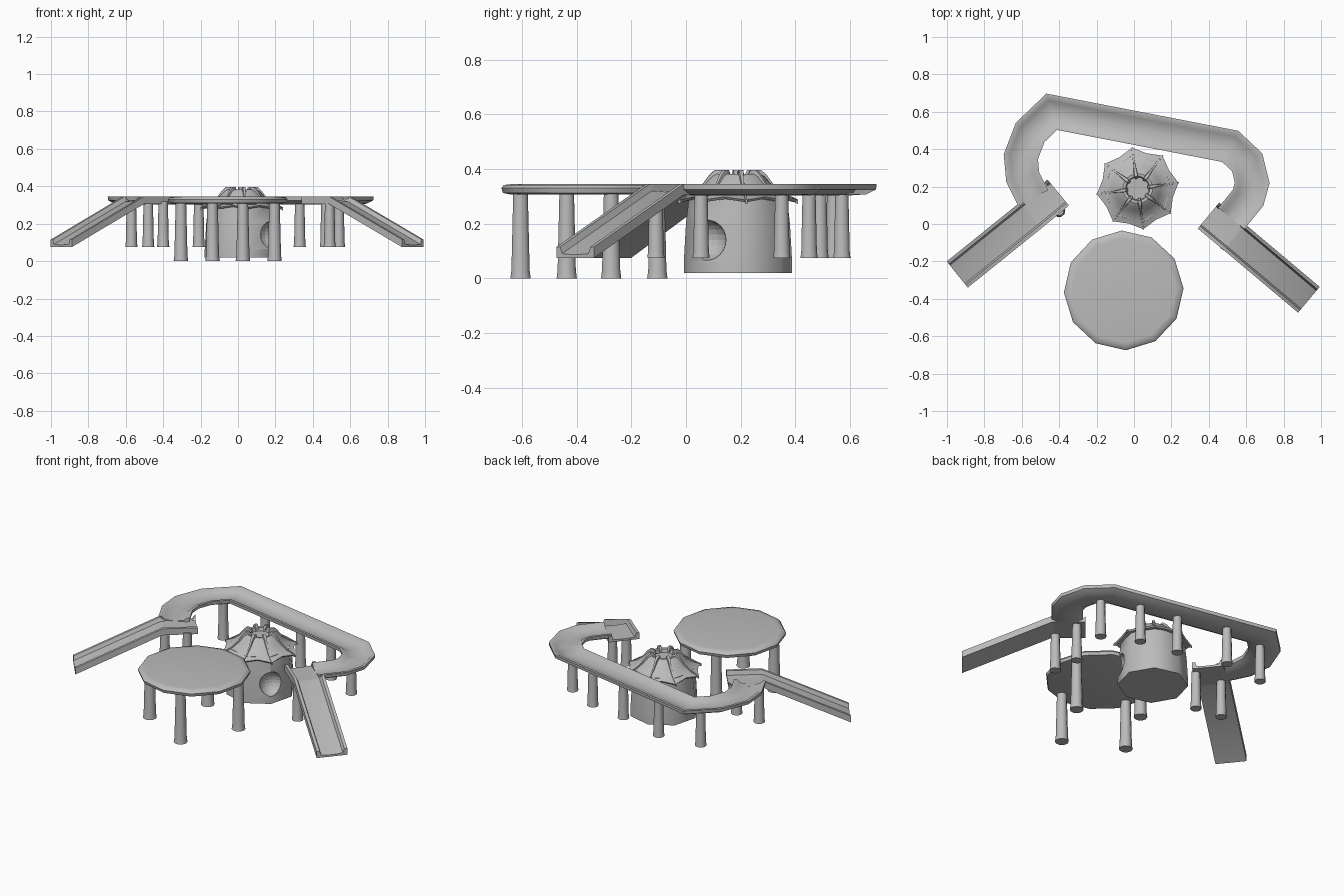
import bpy, bmesh, math
from mathutils import Vector

if "Cube" in bpy.data.objects:
    bpy.data.objects.remove(bpy.data.objects["Cube"])

grey = bpy.data.materials.new("plain grey")
grey.use_nodes = True
grey.diffuse_color = (0.5, 0.5, 0.5, 1)
grey.node_tree.nodes["Principled BSDF"].inputs["Base Color"].default_value = grey.diffuse_color


def finish(name, bm, angle=40):
    bmesh.ops.recalc_face_normals(bm, faces=bm.faces)
    mesh = bpy.data.meshes.new(name)
    bm.to_mesh(mesh)
    bm.free()
    ob = bpy.data.objects.new(name, mesh)
    bpy.context.collection.objects.link(ob)
    mesh.materials.append(grey)
    bpy.ops.object.select_all(action="DESELECT")
    ob.select_set(True)
    bpy.context.view_layer.objects.active = ob
    bpy.ops.object.shade_smooth_by_angle(angle=math.radians(angle))
    return ob


def skin(bm, rings):
    """Join closed rings of points into a capped solid."""
    loops = [[bm.verts.new(p) for p in ring] for ring in rings]
    n = len(loops[0])
    for a, b in zip(loops, loops[1:]):
        for i in range(n):
            j = (i + 1) % n
            bm.faces.new((a[i], a[j], b[j], b[i]))
    bm.faces.new(loops[0])
    bm.faces.new(loops[-1])


def lathe(name, centre, profile, sides, start=0, angle=40):
    bm = bmesh.new()
    rings = []
    for r, z in profile:
        turns = [math.radians(start) + i * math.tau / sides for i in range(sides)]
        rings.append([(centre[0] + r * math.cos(t), centre[1] + r * math.sin(t), z) for t in turns])
    skin(bm, rings)
    return finish(name, bm, angle)


def sweep(name, path, section_at, angle=50):
    """Run an upright section along a path with mitred corners."""
    bm = bmesh.new()
    pts = [Vector(p) for p in path]
    rings = []
    for i, p in enumerate(pts):
        before = (p - pts[max(i - 1, 0)]).to_2d()
        after = (pts[min(i + 1, len(pts) - 1)] - p).to_2d()
        before = before.normalized() if before.length else after.normalized()
        after = after.normalized() if after.length else before
        mid = (before + after).normalized()
        stretch = 1 / max(mid.dot(after), 0.6)
        side = Vector((-mid.y, mid.x, 0)) * stretch
        rings.append([p + side * s + Vector((0, 0, h)) for s, h in section_at(i)])
    skin(bm, rings)
    return finish(name, bm, angle)


# Round platform and its four legs
table = Vector((-0.055, -0.355))
lathe("round_platform", table,
      [(0.29, 0.307), (0.315, 0.312), (0.32, 0.33), (0.312, 0.341), (0.28, 0.345)], 12, 2, 50)
for k in range(4):
    a = math.radians(18 + 90 * k)
    spot = table + 0.263 * Vector((math.cos(a), math.sin(a)))
    lathe(f"platform_leg_{k + 1}", spot, [(0.039, 0), (0.035, 0.03), (0.028, 0.315)], 10)

# Posts under the raised chute
posts = [(-0.57, 0.09), (-0.40, 0.07), (-0.48, 0.54), (-0.21, 0.57), (0.09, 0.49),
         (0.33, 0.45), (0.54, 0.35), (0.47, 0.055), (0.49, -0.11)]
for k, spot in enumerate(posts):
    lathe(f"chute_post_{k + 1}", spot, [(0.033, 0.075), (0.030, 0.1), (0.025, 0.318)], 10)

# Raised chute: a rounded trough curving around the back
half = [(0, -0.042), (0.055, -0.038), (0.088, -0.02), (0.09, 0), (0.074, 0), (0.055, -0.017), (0, -0.026)]
trough = half + [(-s, h) for s, h in half[-2:0:-1]]
top = 0.345
route = [(-0.54, 0.14), (-0.595, 0.25), (-0.605, 0.36), (-0.555, 0.49), (-0.44, 0.6),
         (0.515, 0.415), (0.605, 0.33), (0.632, 0.22), (0.61, 0.14), (0.52, 0.03)]
sweep("raised_chute", [(x, y, top) for x, y in route], lambda i: trough)


# Slides: straight trays whose chute-side wall is open along the flat landing
def slide(name, foot, bend, head, open_side):
    f, b, h = Vector((*foot, 0.115)), Vector((*bend, top)), Vector((*head, top))
    path = [f, b, b.lerp(h, 0.12), b.lerp(h, 0.9), h]

    def section(i):
        low = -0.025 if i in (2, 3) else 0
        w = 0.09 * open_side
        return [(w, -0.04), (w, low), (w * 0.8, low), (w * 0.7, -0.025), (0, -0.029),
                (-w * 0.7, -0.025), (-w * 0.8, 0), (-w, 0), (-w, -0.04)]
    sweep(name, path, section, 30)


slide("right_slide", (-0.945, -0.27), (-0.56, 0.04), (-0.405, 0.168), 1)
slide("left_slide", (0.935, -0.405), (0.545, -0.077), (0.398, 0.045), -1)

# Eight-sided hut with a scooped niche in its wall
hut = Vector((0.02, 0.19))
wall = lathe("hut_wall", hut, [(0.2, 0.02), (0.2, 0.06), (0.192, 0.2), (0.18, 0.305)], 8, 8, 50)
a = math.radians(-35)
bpy.ops.mesh.primitive_uv_sphere_add(segments=20, ring_count=12, radius=0.075, location=(
    hut.x + 0.205 * math.cos(a), hut.y + 0.205 * math.sin(a), 0.14))
cutter = bpy.context.object
cutter.name = "niche_cutter"
cutter.data.materials.append(grey)
cutter.hide_render = True
cutter.hide_set(True)
scoop = wall.modifiers.new("niche", "BOOLEAN")
scoop.operation = "DIFFERENCE"
scoop.object = cutter
scoop.solver = "EXACT"

# Roof: sagging panels between raised ridges, with a sunken crown
bm = bmesh.new()
rings = []
for r, z, sag in [(0.15, 0.29, 0), (0.212, 0.278, 1), (0.22, 0.286, 1), (0.17, 0.308, 0.8), (0.13, 0.338, 0.6),
                  (0.1, 0.372, 0.4), (0.08, 0.382, 0), (0.065, 0.38, 0), (0.06, 0.36, 0)]:
    ring = []
    for i in range(16):
        t = math.radians(8 + 22.5 * i)
        rr = r * (1 - 0.12 * sag) if i % 2 else r
        zz = z + 0.012 * sag if i % 2 and r > 0.2 else z
        ring.append((hut.x + rr * math.cos(t), hut.y + rr * math.sin(t), zz))
    rings.append(ring)
skin(bm, rings)
finish("hut_roof", bm, 35)

# Ridge ribs that curl over the crown
for k in range(8):
    t = math.radians(8 + 45 * k)
    out, across = Vector((math.cos(t), math.sin(t), 0)), Vector((-math.sin(t), math.cos(t), 0))
    bm = bmesh.new()
    rings = []
    for r, z, w in [(0.222, 0.288, 0.004), (0.17, 0.313, 0.005), (0.13, 0.345, 0.006),
                    (0.105, 0.378, 0.008), (0.085, 0.396, 0.01), (0.065, 0.396, 0.01), (0.052, 0.38, 0.007)]:
        c = hut.to_3d() + out * r
        rings.append([c + across * s * w + Vector((0, 0, h)) for s, h in
                      ((-1, z - 0.016), (-0.8, z), (0.8, z), (1, z - 0.016))])
    skin(bm, rings)
    finish(f"roof_rib_{k + 1}", bm, 50)
